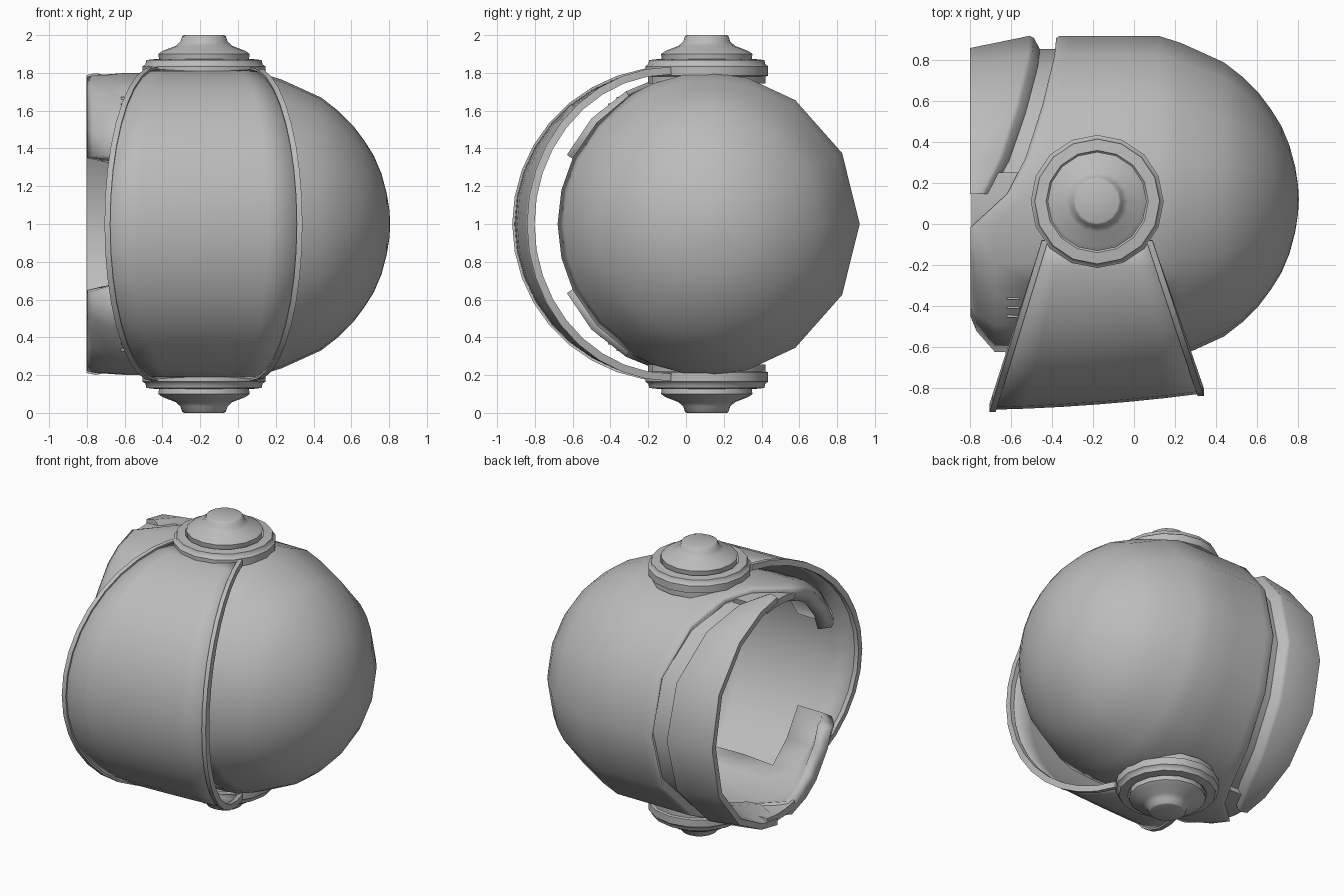
import bpy, bmesh, math
from mathutils import Vector

if "Cube" in bpy.data.objects:
    bpy.data.objects.remove(bpy.data.objects["Cube"])

grey = bpy.data.materials.new("plain grey")
grey.diffuse_color = (0.5, 0.5, 0.5, 1)
grey.use_nodes = True
grey.node_tree.nodes["Principled BSDF"].inputs["Base Color"].default_value = grey.diffuse_color
CY, CZ = 0.12, 1.0          # centre of the shell's round section


def finish(name, bm, thickness=0, angle=40):
    bmesh.ops.remove_doubles(bm, verts=bm.verts, dist=0.0005)
    bmesh.ops.recalc_face_normals(bm, faces=bm.faces)
    me = bpy.data.meshes.new(name)
    bm.to_mesh(me)
    bm.free()
    ob = bpy.data.objects.new(name, me)
    bpy.context.collection.objects.link(ob)
    me.materials.append(grey)
    if thickness:
        m = ob.modifiers.new("thickness", 'SOLIDIFY')
        m.thickness, m.offset = thickness, -1
    bpy.ops.object.select_all(action='DESELECT')
    bpy.context.view_layer.objects.active = ob
    ob.select_set(True)
    bpy.ops.object.shade_smooth_by_angle(angle=math.radians(angle))
    return ob


def loft(rows, closed_rows=False, closed_cols=False, skip=lambda i, j: False, caps=False):
    """Skin a grid of points; rows[i][j]."""
    bm = bmesh.new()
    g = [[bm.verts.new(p) for p in row] for row in rows]
    n, k = len(g), len(g[0])
    for i in range(n if closed_rows else n - 1):
        for j in range(k if closed_cols else k - 1):
            if not skip(i, j):
                a, b = (i + 1) % n, (j + 1) % k
                bm.faces.new((g[i][j], g[i][b], g[a][b], g[a][j]))
    if caps:
        bm.faces.new([r[0] for r in g])
        bm.faces.new([r[-1] for r in g])
    return bm


def lerp(a, b, t):
    return a + (b - a) * t


def interp(x, pts):
    for (x0, y0), (x1, y1) in zip(pts, pts[1:]):
        if x <= x1:
            return lerp(y0, y1, max(0, (x - x0) / (x1 - x0)))
    return pts[-1][1]


def polar(x, r, deg):
    a = math.radians(deg)
    return (x, CY + r * math.cos(a), CZ + r * math.sin(a))


# lower edge of the shell by angle from the back, and its radius there
EDGE = [(0, -.38), (28, -.39), (55, -.45), (75, -.53), (88, -.62), (100, -.8)]
RIM = [(75, .79), (100, .79), (112, .78), (122, .76), (138, .71), (154, .67)]
half = [0, 28, 55, 75, 88, 100, 112, 122, 138, 154, 167, 180]
angles = half + [-a for a in half[-2:0:-1]]

# shell: dome with jaw arms and an open face
lower = [(-.8, None), (-.77, .78), (-.68, .83), (-.47, .835), (-.25, .81), (.12, .8)]
dome = [(.23, .765), (.33, .72), (.44, .67), (.53, .60), (.61, .52), (.67, .44),
        (.72, .36), (.76, .265), (.788, .16), (.802, .07), (.806, 0)]
rows = []
for i, (x, r) in enumerate(lower):
    row = []
    for a in angles:
        d = abs(a)
        w = interp(d, [(98, 0), (128, 1)])
        rim = interp(d, RIM)
        rj = rim if r is None else (lerp(rim, r, .6) if r == .78 else r)
        base = rim if r is None else .8
        e = interp(d, EDGE)
        # the jaw end is cut level, so its narrower rim sits further round
        turn = a * (148.5, 151, 154)[min(i, 2)] / 154 if d == 154 else a
        row.append(polar(lerp(e, .12, (x + .8) / .92), lerp(base, rj, w), turn))
    rows.append(row)
for x, r in dome:
    rows.append([polar(x, r, a) for a in angles])


def face_opening(i, j):
    mid = (abs(angles[j]) + abs(angles[(j + 1) % len(angles)])) / 2
    return (mid > 154 and i < 5) or (mid > 122 and 3 <= i < 5)


finish("helmet_shell", loft(rows, closed_cols=True, skip=face_opening), .09)

# neck ring: stepped band below the back of the shell
side = [28, 55, 75, 88]
rows = [[] for _ in range(8)]
for a in [-s for s in side[::-1]] + [0] + side:
    d = abs(a)
    e = interp(d, EDGE)
    top = max(e - .11, -.74)
    rim = lerp(.74, .79, d / 90)
    prof = [(e + .05, .69), (e + .05, .735), (top + .03, .735), (top, .79),
            (top - .02, .80), (-.803, rim), (-.803, rim - .04), (e - .05, .68)]
    for row, (x, r) in zip(rows, prof):
        row.append(polar(x, r, a))
finish("neck_ring", loft(rows, closed_rows=True, caps=True))

# recessed bridge joining the neck ring to each jaw arm
for name, s in (("upper_neck_bridge", 1), ("lower_neck_bridge", -1)):
    rows = [[polar(x, r, s * a) for a in (80, 88, 96, 104)]
            for x, r in ((-.795, .72), (-.795, .765), (-.5, .765), (-.5, .72))]
    finish(name, loft(rows, closed_rows=True, caps=True))


# visor: curved band between two side rails, each an elliptical arc
def rail(ry, rz, x0, slope):
    n, pts = 18, []
    for i in range(n + 1):
        t = math.pi * i / n
        y = -.08 - ry * math.sin(t)
        pts.append(Vector((x0 + slope * (y + .08), y, 1 + rz * math.cos(t))))
    return pts


rails = [rail(.828, .822, -.435, .31), rail(.75, .82, .075, -.335)]
rows = []
for l, r in zip(*rails):
    row = []
    for k in range(7):
        p = l.lerp(r, k / 6)
        p.y -= .06 * (k / 6) * (1 - k / 6) * min(1, -l.y)
        row.append(p)
    rows.append(row)
finish("visor", loft(rows), .025)

# slim trim along both visor edges
for name, pts in zip(("visor_trim_lower", "visor_trim_upper"), rails):
    section = [(-.015, -.028), (.015, -.028), (.015, .012), (-.015, .012)]
    rows = []
    for i, p in enumerate(pts):
        t = pts[min(i + 1, len(pts) - 1)] - pts[max(i - 1, 0)]
        out = Vector((0, t.z, -t.y)).normalized()
        rows.append([p + Vector((u, 0, 0)) + out * v for u, v in section])
    bm = loft(rows, closed_cols=True)
    bm.verts.ensure_lookup_table()
    bm.faces.new(bm.verts[:4])
    bm.faces.new(bm.verts[-4:])
    finish(name, bm)

# round pivot hubs on both sides
hub = [(.31, 1.745), (.31, 1.78), (.325, 1.785), (.325, 1.835), (.31, 1.845), (.305, 1.868),
       (.25, 1.874), (.236, 1.858), (.242, 1.9), (.22, 1.916), (.15, 1.943), (.125, 1.965),
       (.115, 1.995), (.105, 2.0), (0, 2.0)]
for name, s in (("upper_hub", 1), ("lower_hub", -1)):
    rows = [[(-.18 + r * math.cos(k * math.pi / 8), .11 + r * math.sin(k * math.pi / 8),
              1 + s * (z - 1)) for k in range(16)] for r, z in hub]
    finish(name, loft(rows, closed_cols=True), angle=45)

# small vent bars on the jaw arms
for s in (1, -1):
    for k, deg in enumerate((126, 130, 134)):
        bm = bmesh.new()
        bmesh.ops.create_cube(bm, size=1)
        c = Vector(polar(-.59, .822, s * deg))
        for v in bm.verts:
            v.co = Vector((v.co.x * .06, v.co.y * .01, v.co.z * .014)) + c
        finish(f"vent_{'upper' if s > 0 else 'lower'}_{k}", bm)
